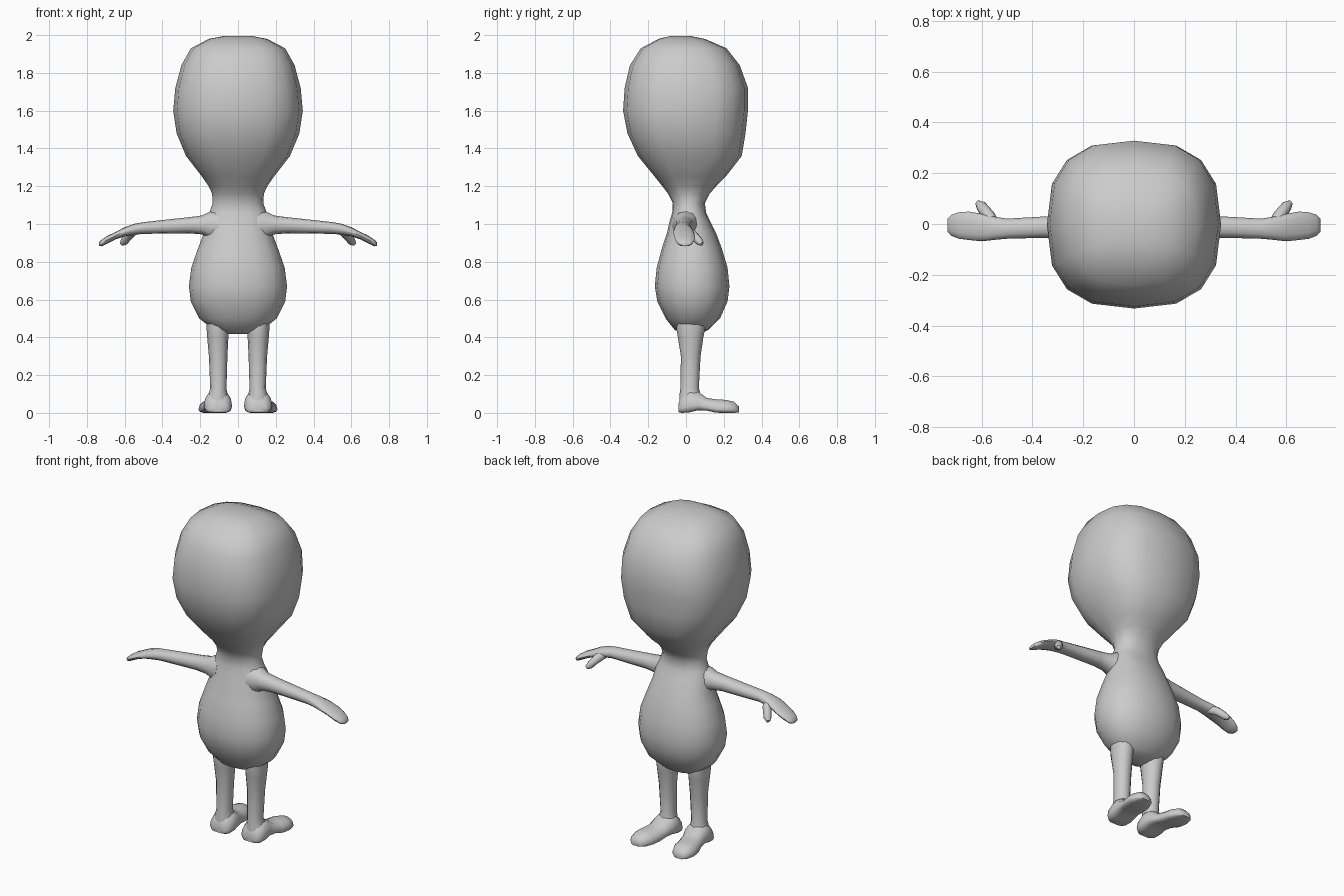
import bpy, bmesh, math
from mathutils import Vector

grey = bpy.data.materials.new("plain grey")
grey.diffuse_color = (0.6, 0.6, 0.6, 1)


def oval(n, power):
    """Unit rounded-square outline with n points."""
    pts = []
    for i in range(n):
        a = 2 * math.pi * i / n
        c, s = math.cos(a), math.sin(a)
        pts.append((math.copysign(abs(c) ** (2 / power), c),
                    math.copysign(abs(s) ** (2 / power), s)))
    return pts


def loft(name, rings, mirror=False):
    """Skin a list of rings (lists of points) and close both ends."""
    bm = bmesh.new()
    loops = [[bm.verts.new(p) for p in ring] for ring in rings]
    for a, b in zip(loops, loops[1:]):
        n = len(a)
        for i in range(n):
            j = (i + 1) % n
            bm.faces.new((a[i], a[j], b[j], b[i]))
    for loop in (loops[0], loops[-1]):
        mid = bm.verts.new(sum((v.co for v in loop), Vector()) / len(loop))
        for i in range(len(loop)):
            bm.faces.new((loop[i], loop[(i + 1) % len(loop)], mid))
    bmesh.ops.recalc_face_normals(bm, faces=bm.faces)
    mesh = bpy.data.meshes.new(name)
    bm.to_mesh(mesh)
    bm.free()
    mesh.materials.append(grey)
    ob = bpy.data.objects.new(name, mesh)
    bpy.context.collection.objects.link(ob)
    bpy.ops.object.select_all(action='DESELECT')
    ob.select_set(True)
    bpy.context.view_layer.objects.active = ob
    bpy.ops.object.shade_smooth_by_angle(angle=math.radians(50))
    if mirror:
        ob.modifiers.new("other side", 'MIRROR')
    return ob


def level(z, cx, hx, y0, y1, shape):
    """Horizontal ring."""
    return [(cx + hx * u, (y0 + y1) / 2 + (y1 - y0) / 2 * v, z) for u, v in shape]


# Head, neck and torso in one skin: z, half width, back and front depth
body = [
    (0.418, 0.06, -0.01, 0.07), (0.44, 0.13, -0.06, 0.12), (0.50, 0.205, -0.108, 0.18),
    (0.59, 0.25, -0.152, 0.22), (0.67, 0.26, -0.165, 0.23), (0.77, 0.247, -0.155, 0.22),
    (0.87, 0.212, -0.128, 0.19), (0.95, 0.182, -0.102, 0.16), (1.02, 0.17, -0.085, 0.125),
    (1.06, 0.152, -0.073, 0.107), (1.11, 0.134, -0.07, 0.10), (1.16, 0.137, -0.095, 0.125),
    (1.20, 0.155, -0.125, 0.16), (1.25, 0.19, -0.165, 0.21), (1.36, 0.275, -0.255, 0.295),
    (1.48, 0.325, -0.31, 0.315), (1.60, 0.343, -0.333, 0.328), (1.72, 0.332, -0.325, 0.328),
    (1.84, 0.30, -0.297, 0.285), (1.93, 0.25, -0.24, 0.215), (1.98, 0.155, -0.145, 0.10),
    (1.996, 0.07, -0.08, 0.02),
]
loft("head_and_torso", [level(z, 0, hx, a, b, oval(16, 2.65 if z > 1.2 else 2.25))
                        for z, hx, a, b in body])

# Legs: z, centre x, half width, depth limits
legs = [
    (0.52, 0.108, 0.058, -0.05, 0.10), (0.44, 0.108, 0.058, -0.05, 0.10),
    (0.40, 0.107, 0.056, -0.043, 0.092), (0.30, 0.105, 0.049, -0.027, 0.077),
    (0.13, 0.104, 0.043, -0.03, 0.068), (0.09, 0.106, 0.052, -0.035, 0.08),
    (0.04, 0.106, 0.066, -0.036, 0.09),
]
loft("legs", [level(z, cx, hx, a, b, oval(12, 2.1)) for z, cx, hx, a, b in legs], True)

# Feet, heel to toe: y, centre x, half width, sole height, top height
feet = [
    (-0.04, 0.106, 0.045, 0.004, 0.05), (-0.022, 0.106, 0.068, 0.0, 0.095),
    (0.02, 0.106, 0.075, 0.003, 0.125), (0.065, 0.108, 0.073, 0.014, 0.115),
    (0.11, 0.117, 0.068, 0.012, 0.08), (0.16, 0.13, 0.072, 0.001, 0.073),
    (0.21, 0.137, 0.072, 0.0, 0.07), (0.255, 0.142, 0.056, 0.0, 0.06),
    (0.28, 0.145, 0.03, 0.003, 0.035),
]
rings = []
for y, cx, hx, z0, z1 in feet:
    # the lower half is squeezed flat into a sole
    low = z0 + 0.25 * (z1 - z0)
    rings.append([(cx + hx * u, y,
                   low + (z1 - low) * v if v >= 0 else max(z0, low + 1.4 * (low - z0) * v))
                  for u, v in oval(14, 2.2)])
loft("feet", rings, True)

# Arms and hands: x, depth limits, lower and upper height
arms = [
    (0.10, -0.075, 0.085, 0.90, 1.075), (0.15, -0.068, 0.065, 0.92, 1.065),
    (0.19, -0.06, 0.045, 0.945, 1.045), (0.26, -0.056, 0.035, 0.951, 1.036),
    (0.38, -0.055, 0.028, 0.949, 1.023), (0.50, -0.058, 0.021, 0.948, 1.01),
    (0.545, -0.062, 0.028, 0.943, 1.002), (0.60, -0.068, 0.04, 0.935, 0.983),
    (0.65, -0.063, 0.049, 0.918, 0.957), (0.69, -0.058, 0.046, 0.897, 0.938),
    (0.72, -0.046, 0.036, 0.882, 0.918), (0.735, -0.03, 0.02, 0.884, 0.903),
]
loft("arms", [[(x, (a + b) / 2 + (b - a) / 2 * u, (c + d) / 2 + (d - c) / 2 * v)
               for u, v in oval(12, 2.2)] for x, a, b, c, d in arms], True)

# Thumbs: a short tapering tube along a bent path
path = [(0.545, -0.015, 0.968, 0.024), (0.572, 0.03, 0.948, 0.026),
        (0.59, 0.055, 0.925, 0.023), (0.603, 0.072, 0.906, 0.021), (0.616, 0.084, 0.894, 0.011)]
rings = []
for i, (x, y, z, r) in enumerate(path):
    ahead = Vector(path[min(i + 1, 4)][:3]) - Vector(path[max(i - 1, 0)][:3])
    side = ahead.cross(Vector((0, 0, 1))).normalized()
    up = side.cross(ahead).normalized()
    rings.append([Vector((x, y, z)) + r * (u * side + v * up) for u, v in oval(8, 2)])
loft("thumbs", rings, True)
